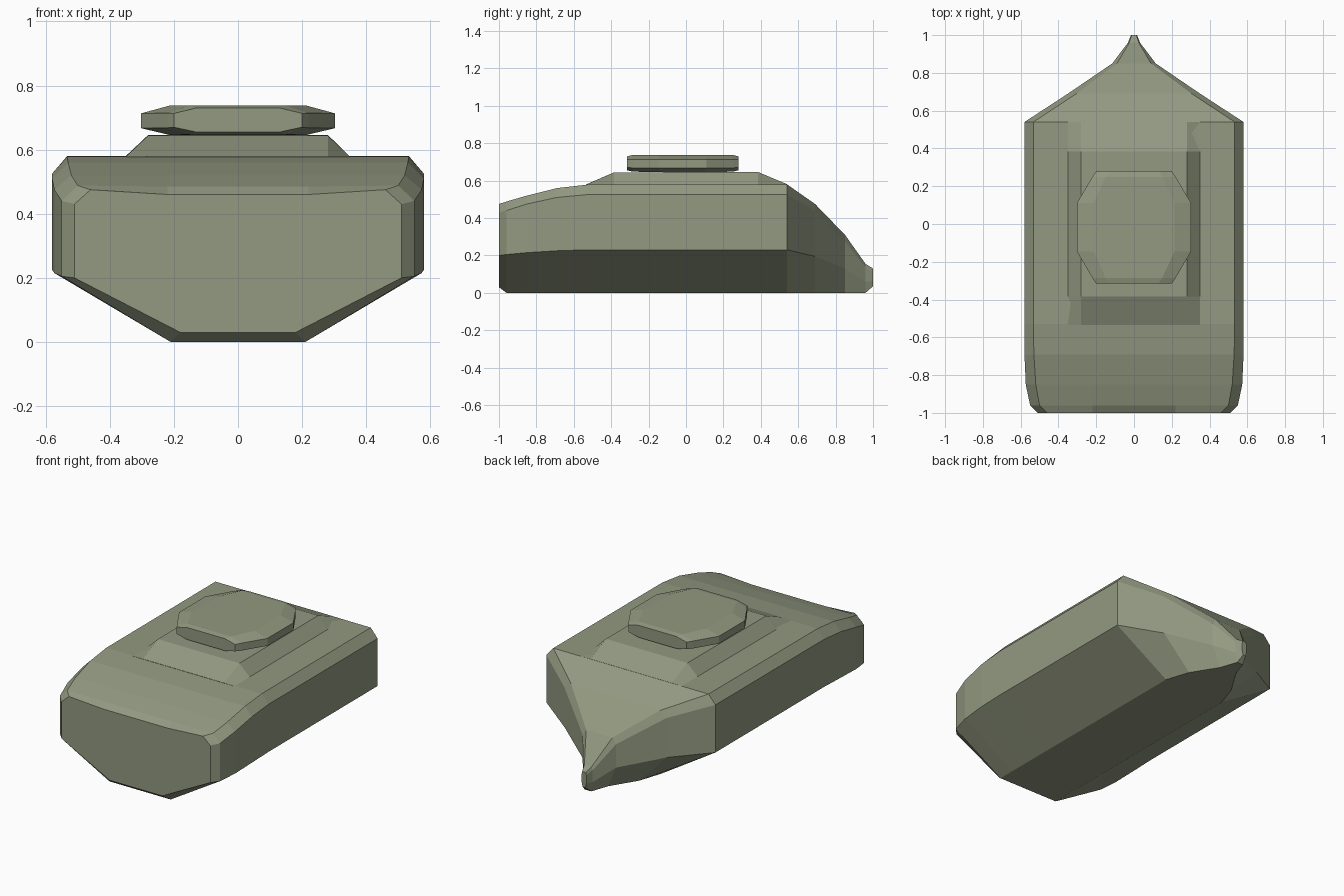
import bpy, bmesh

olive = bpy.data.materials.new("olive")
olive.diffuse_color = (0.29, 0.32, 0.22, 1)


def loft(name, sections):
    """Skin mirrored half profiles (y, [(x, z) from bottom to top]) along y."""
    bm = bmesh.new()
    rings = []
    for y, half in sections:
        pts = list(half) + [(-x, z) for x, z in reversed(half) if x > 0]
        rings.append([bm.verts.new((x, y, z)) for x, z in pts])
    n = len(rings[0])
    for a, b in zip(rings, rings[1:]):
        for i in range(n):
            j = (i + 1) % n
            bm.faces.new((a[i], a[j], b[j], b[i]))
    bm.faces.new(rings[0])
    bm.faces.new(rings[-1])
    bmesh.ops.recalc_face_normals(bm, faces=bm.faces)
    mesh = bpy.data.meshes.new(name)
    bm.to_mesh(mesh)
    bm.free()
    mesh.materials.append(olive)
    obj = bpy.data.objects.new(name, mesh)
    bpy.context.collection.objects.link(obj)
    return obj


# Hull: keel edge, chine, side top, deck edge, deck crown; blunt nose to pointed tail
loft("hull", [
    (-1.00, [(0.18, 0.03), (0.51, 0.20), (0.51, 0.43), (0.46, 0.475), (0.22, 0.46)]),
    (-0.96, [(0.21, 0.0), (0.55, 0.205), (0.55, 0.44), (0.50, 0.488), (0.22, 0.485)]),
    (-0.85, [(0.21, 0.0), (0.573, 0.215), (0.573, 0.475), (0.52, 0.52), (0.22, 0.52)]),
    (-0.69, [(0.21, 0.0), (0.58, 0.225), (0.58, 0.51), (0.53, 0.56), (0.22, 0.56)]),
    (-0.53, [(0.21, 0.0), (0.58, 0.23), (0.58, 0.525), (0.533, 0.578), (0.22, 0.578)]),
    (0.54, [(0.21, 0.0), (0.58, 0.23), (0.58, 0.525), (0.533, 0.58), (0.22, 0.58)]),
    (0.69, [(0.16, 0.0), (0.35, 0.195), (0.35, 0.44), (0.305, 0.475), (0.14, 0.475)]),
    (0.85, [(0.06, 0.0), (0.115, 0.13), (0.115, 0.275), (0.09, 0.31), (0.05, 0.31)]),
    (0.96, [(0.022, 0.0), (0.032, 0.06), (0.032, 0.135), (0.025, 0.155), (0.012, 0.155)]),
    (1.00, [(0.010, 0.035), (0.016, 0.065), (0.016, 0.115), (0.012, 0.13), (0.006, 0.13)]),
])

# Raised deck with sloped sides and ramps at both ends
loft("raised_deck", [
    (-0.535, [(0.35, 0.56), (0.35, 0.578), (0.28, 0.579)]),
    (-0.385, [(0.35, 0.56), (0.35, 0.578), (0.28, 0.644)]),
    (0.385, [(0.35, 0.56), (0.35, 0.578), (0.28, 0.646)]),
    (0.54, [(0.35, 0.56), (0.35, 0.58), (0.28, 0.581)]),
])

# Flat turret with bevelled rim and clipped corners
turret_end = [(0.13, 0.655), (0.20, 0.67), (0.20, 0.713), (0.13, 0.73)]
turret_rim = [(0.15, 0.648), (0.22, 0.668), (0.22, 0.714), (0.15, 0.737)]
turret_mid = [(0.21, 0.645), (0.303, 0.667), (0.303, 0.713), (0.215, 0.737)]
loft("turret", [
    (-0.315, turret_end), (-0.285, turret_rim), (-0.145, turret_mid),
    (0.11, turret_mid), (0.25, turret_rim), (0.28, turret_end),
])
